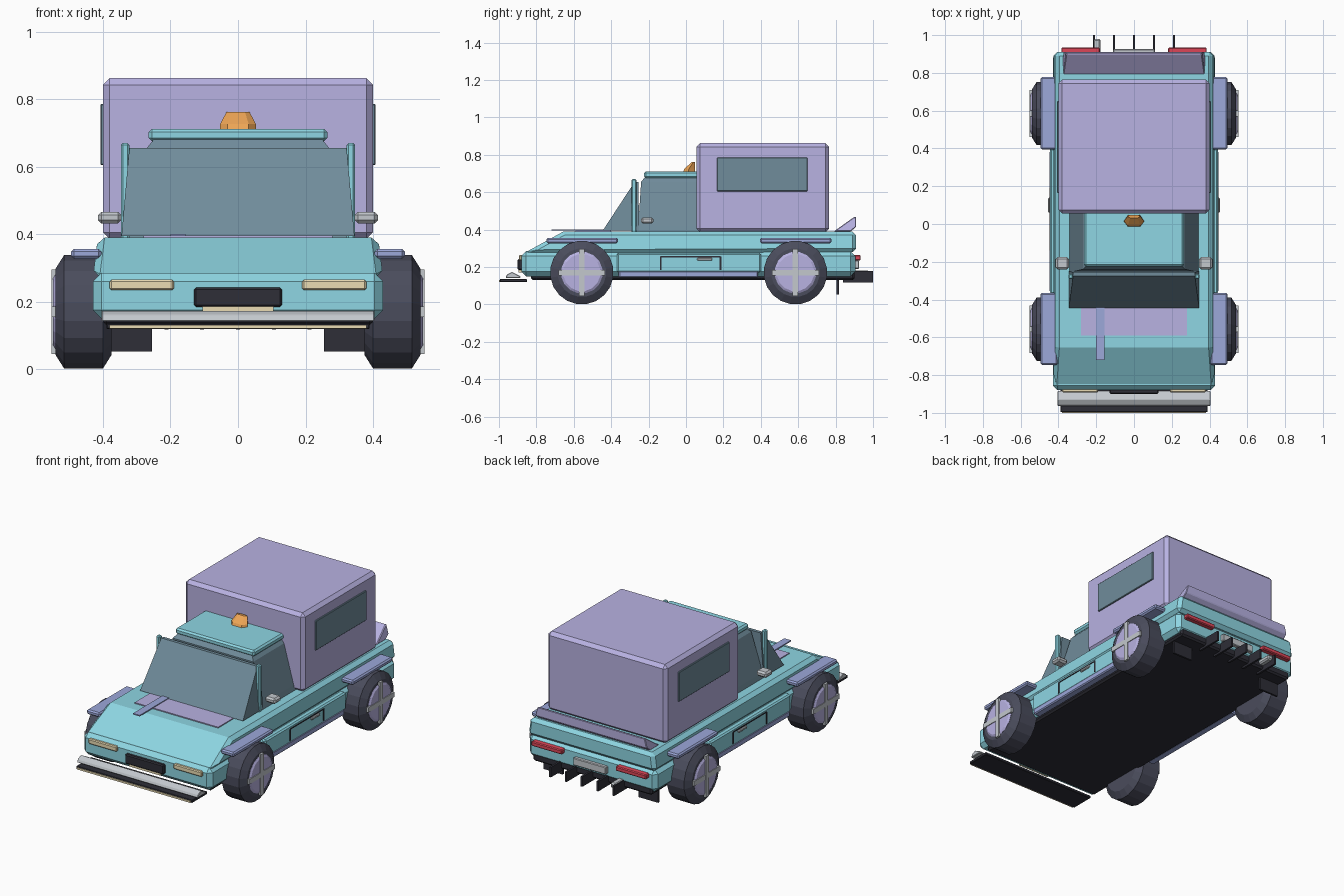
import bpy, bmesh
from math import cos, sin, pi

if "Cube" in bpy.data.objects:
    bpy.data.objects.remove(bpy.data.objects["Cube"])

def mat(name, r, g, b):
    m = bpy.data.materials.new(name)
    m.diffuse_color = [((c / 255 + 0.055) / 1.055) ** 2.4 for c in (r, g, b)] + [1]
    m.use_nodes = True
    m.node_tree.nodes["Principled BSDF"].inputs["Base Color"].default_value = m.diffuse_color
    return m

TEAL = mat("teal", 142, 214, 227)
PURPLE = mat("lilac", 184, 178, 226)
BLUE = mat("periwinkle", 156, 168, 218)
GLASS = mat("glass", 112, 140, 155)
DARK = mat("dark", 46, 46, 55)
RUBBER = mat("rubber", 74, 76, 92)
GREY = mat("silver", 195, 200, 205)
CREAM = mat("cream", 235, 220, 180)
RED = mat("red", 222, 70, 88)
ORANGE = mat("orange", 238, 165, 85)

def finish(name, bm, material, bevel=0):
    bmesh.ops.recalc_face_normals(bm, faces=bm.faces)
    me = bpy.data.meshes.new(name)
    bm.to_mesh(me)
    bm.free()
    me.materials.append(material)
    ob = bpy.data.objects.new(name, me)
    bpy.context.collection.objects.link(ob)
    if bevel:
        b = ob.modifiers.new("chamfer", 'BEVEL')
        b.width, b.segments = bevel, 1
    return ob

def loft(name, rings, material, bevel=0):
    bm = bmesh.new()
    vs = [[bm.verts.new(p) for p in ring] for ring in rings]
    for a, b in zip(vs, vs[1:]):
        for i in range(len(a)):
            j = (i + 1) % len(a)
            bm.faces.new((a[i], a[j], b[j], b[i]))
    bm.faces.new(vs[0])
    bm.faces.new(vs[-1])
    return finish(name, bm, material, bevel)

def box(name, x, y, z, material, bevel=0):
    return loft(name, [[(x[0], y[0], h), (x[1], y[0], h), (x[1], y[1], h), (x[0], y[1], h)] for h in z],
                material, bevel)

def both(name, x, y, z, material, bevel=0):
    for s, side in ((1, "right"), (-1, "left")):
        box(f"{name}_{side}", (s * x[0], s * x[1]), y, z, material, bevel)

# prism across the car from a side profile of (y, z, half width)
def prism(name, pts, material, bevel=0):
    return loft(name, [[(s * w, y, z) for y, z, w in pts] for s in (-1, 1)], material, bevel)

def lathe(name, s, y, z, prof, n, material):
    return loft(name, [[(s * x, y + r * cos(2 * pi * (i + .5) / n), z + r * sin(2 * pi * (i + .5) / n))
                        for i in range(n)] for x, r in prof], material)

# body
box("floor_pan", (-.40, .40), (-.83, .90), (.13, .19), DARK, .01)
box("lower_body", (-.43, .43), (-.88, .905), (.15, .285), TEAL, .025)
both("side_body", (.40, .445), (-.37, .40), (.17, .275), TEAL, .008)
prism("upper_body", [(-.87, .272, .43), (-.655, .39, .415), (.91, .39, .415), (.91, .28, .43)], TEAL, .02)
box("hood_panel", (-.28, .28), (-.59, -.40), (.38, .396), PURPLE)
box("hood_stripe", (-.2, -.155), (-.72, -.42), (.394, .401), BLUE)

# cabin
loft("cabin_glass", [[(-w, a, z), (w, a, z), (w, .3, z), (-w, .3, z)]
                     for w, a, z in ((.345, -.27, .38), (.335, -.255, .42), (.27, -.24, .655), (.25, -.22, .68))], GLASS)
prism("windscreen", [(-.445, .395, .345), (-.275, .655, .322), (-.255, .655, .322), (-.25, .395, .345)], GLASS)
both("windscreen_post", (.322, .347), (-.292, -.264), (.38, .67), TEAL, .006)
box("roof", (-.265, .265), (-.225, .3), (.675, .712), TEAL, .01)
both("mirror", (.345, .415), (-.24, -.175), (.432, .466), GREY, .01)
loft("roof_beacon", [[(-w, a, z), (-w * .6, a - .02 * k, z), (w * .6, a - .02 * k, z), (w, a, z),
                      (w * .6, .048, z), (-w * .6, .048, z)]
                     for w, a, k, z in ((.053, .012, 1.4, .708), (.053, .016, 1.2, .726), (.034, .04, .4, .762))], ORANGE)

# cargo box and spoiler
box("cargo_box", (-.40, .40), (.055, .765), (.385, .862), PURPLE, .02)
both("cargo_window", (.39, .408), (.165, .65), (.605, .785), GLASS, .003)
prism("rear_spoiler", [(.79, .39, .375), (.895, .465, .36), (.91, .47, .36), (.91, .415, .375), (.88, .39, .375)], PURPLE, .004)

# sides
both("side_skirt", (.40, .447), (-.36, .385), (.143, .18), BLUE, .006)
for y in (-.135, .185):
    both("door_seam", (.43, .448), (y - .005, y + .005), (.185, .255), DARK)
both("door_top_seam", (.43, .448), (-.135, .185), (.252, .258), DARK)
both("door_handle", (.43, .454), (.06, .14), (.234, .25), GREY, .004)

# wheels and fenders
for end, y in (("front", -.557), ("rear", .585)):
    both(f"{end}_fender", (.405, .494), (y - .19, y + .193), (.327, .356), BLUE, .008)
    for s, side in ((1, "right"), (-1, "left")):
        tag = f"{end}_{side}"
        lathe(f"tyre_{tag}", s, y, .17, [(.375, .13), (.40, .17), (.515, .17), (.54, .13)], 20, RUBBER)
        lathe(f"hub_{tag}", s, y, .17, [(.50, .112), (.541, .112), (.548, .10)], 16, PURPLE)
    both(f"{end}_spoke_upright", (.535, .553), (y - .015, y + .015), (.045, .295), GREY)
    both(f"{end}_spoke_level", (.535, .552), (y - .125, y + .125), (.155, .185), GREY)

# nose
both("headlight", (.19, .38), (-.892, -.86), (.234, .265), CREAM, .005)
box("grille", (-.13, .13), (-.90, -.86), (.184, .242), DARK, .006)
box("grille_lip", (-.105, .105), (-.895, -.87), (.172, .185), CREAM)
prism("front_bumper", [(-.965, .142, .405), (-.957, .16, .405), (-.93, .174, .405), (-.885, .15, .405), (-.885, .142, .405)], GREY, .003)
box("splitter", (-.39, .39), (-.995, -.85), (.119, .136), DARK, .003)
box("splitter_trim", (-.38, .38), (-1.0, -.99), (.12, .131), CREAM)

# tail
both("taillight", (.18, .385), (.89, .934), (.236, .264), RED, .005)
box("rear_plate", (-.11, .11), (.89, .926), (.19, .235), GREY, .004)
both("mud_flap", (.255, .385), (.805, .817), (.052, .14), DARK)
for i in range(5):
    x = (i - 2) * .106
    box(f"diffuser_fin_{i + 1}", (x - .006, x + .006), (.84, 1.0), (.118, .178), DARK)
box("exhaust_tip", (-.216, -.177), (.86, .98), (.15, .182), GREY, .008)
